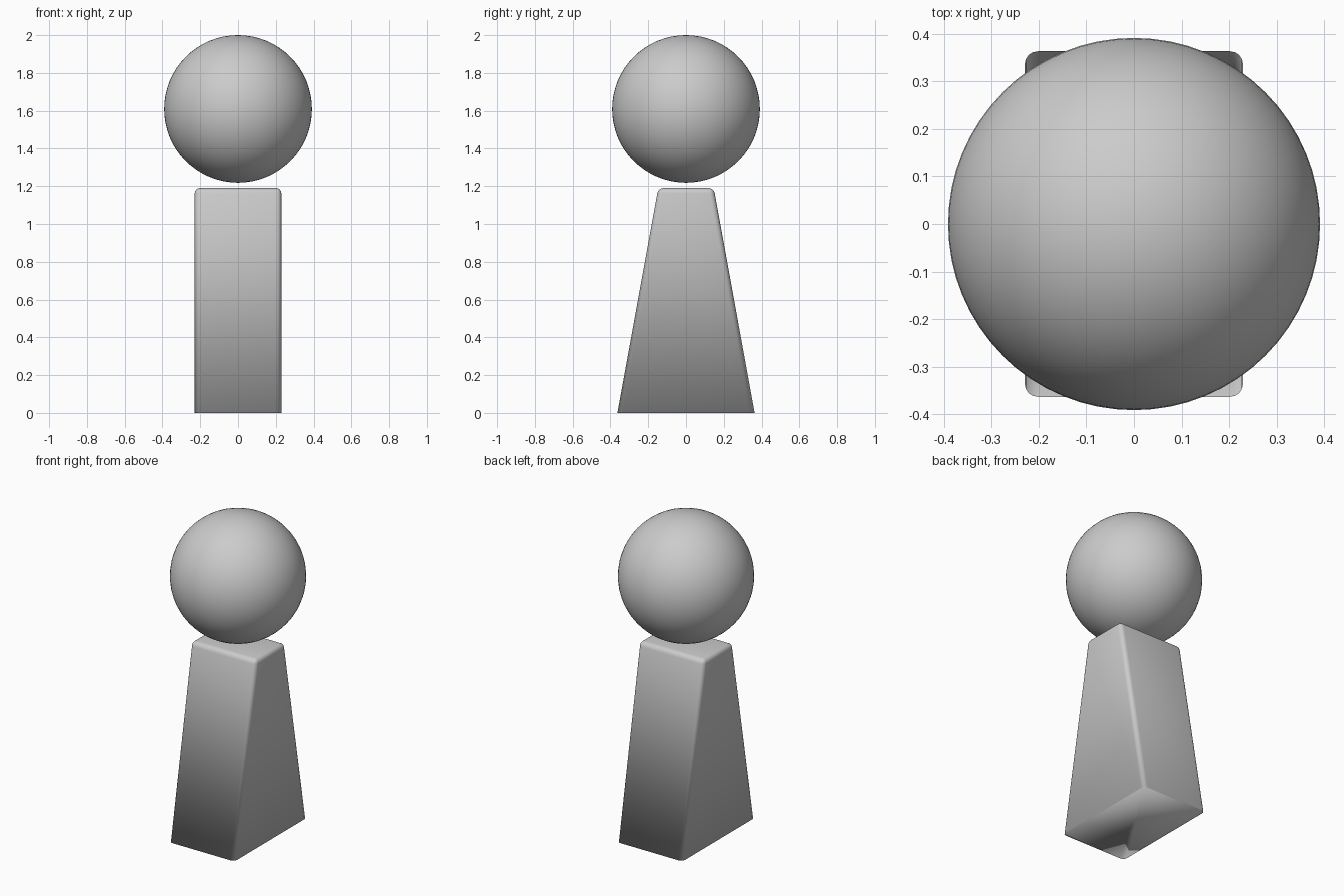
import bpy, bmesh

if "Cube" in bpy.data.objects:
    bpy.data.objects.remove(bpy.data.objects["Cube"])

BODY_H = 1.19
HALF_X = 0.229
BASE_Y, TOP_Y = 0.363, 0.147
HEAD_R = 0.391


def add_object(name, bm):
    for f in bm.faces:
        f.smooth = True
    mesh = bpy.data.meshes.new(name)
    bm.to_mesh(mesh)
    bm.free()
    obj = bpy.data.objects.new(name, mesh)
    bpy.context.collection.objects.link(obj)
    return obj


# Body: block tapered front to back, rounded everywhere but the base rim
bm = bmesh.new()
bmesh.ops.create_cube(bm, size=2)
for v in bm.verts:
    top = v.co.z > 0
    v.co.x *= HALF_X
    v.co.y *= TOP_Y if top else BASE_Y
    v.co.z = BODY_H if top else 0
rounded = [e for e in bm.edges if max(v.co.z for v in e.verts) > 0]
bmesh.ops.bevel(bm, geom=rounded, offset=0.027, offset_type='OFFSET',
                segments=4, profile=0.5, affect='EDGES')
bmesh.ops.recalc_face_normals(bm, faces=bm.faces)
add_object("body", bm)

# Head: ball floating just above the body
bm = bmesh.new()
bmesh.ops.create_uvsphere(bm, u_segments=64, v_segments=32, radius=HEAD_R)
head = add_object("head", bm)
head.location.z = 2 - HEAD_R
